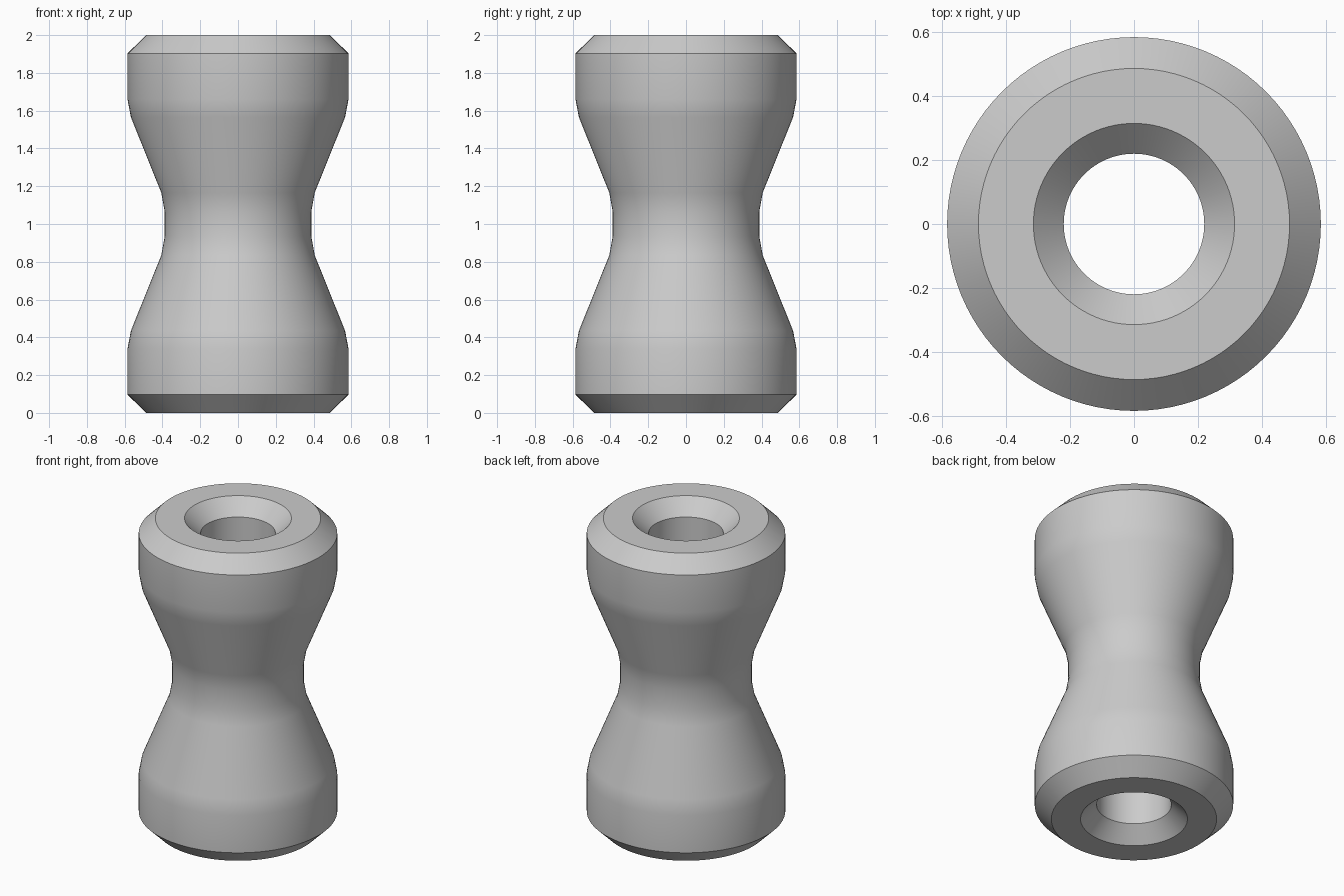
import bpy
import bmesh
import math

cube = bpy.data.objects.get("Cube")
if cube:
    bpy.data.objects.remove(cube, do_unlink=True)

SIDES = 96
HEIGHT = 2.0

# Plain grey material
grey = bpy.data.materials.new("plain grey")
grey.use_nodes = True
colour = (0.6, 0.6, 0.6, 1)
grey.diffuse_color = colour
grey.node_tree.nodes["Principled BSDF"].inputs["Base Color"].default_value = colour

# Lower half of the section (radius, height): bore, countersink, rim, chamfer, waist
half = [(0.22, 0.095), (0.315, 0), (0.487, 0), (0.585, 0.097),
        (0.585, 0.34), (0.567, 0.435), (0.406, 0.835), (0.388, 0.935)]
section = half + [(r, HEIGHT - z) for r, z in reversed(half)]

# Spin the closed section into a waisted spool with a through bore
bm = bmesh.new()
rings = []
for r, z in section:
    rings.append([bm.verts.new((r * math.cos(a), r * math.sin(a), z))
                  for a in (2 * math.pi * i / SIDES for i in range(SIDES))])
for k, low in enumerate(rings):
    high = rings[(k + 1) % len(rings)]
    for i in range(SIDES):
        j = (i + 1) % SIDES
        bm.faces.new((low[i], low[j], high[j], high[i]))
bmesh.ops.recalc_face_normals(bm, faces=bm.faces)

mesh = bpy.data.meshes.new("waisted_spool")
bm.to_mesh(mesh)
bm.free()
mesh.materials.append(grey)
spool = bpy.data.objects.new("waisted_spool", mesh)
bpy.context.collection.objects.link(spool)

# Smooth walls, crisp chamfer edges
bpy.ops.object.select_all(action="DESELECT")
spool.select_set(True)
bpy.context.view_layer.objects.active = spool
bpy.ops.object.shade_smooth_by_angle(angle=math.radians(30))
